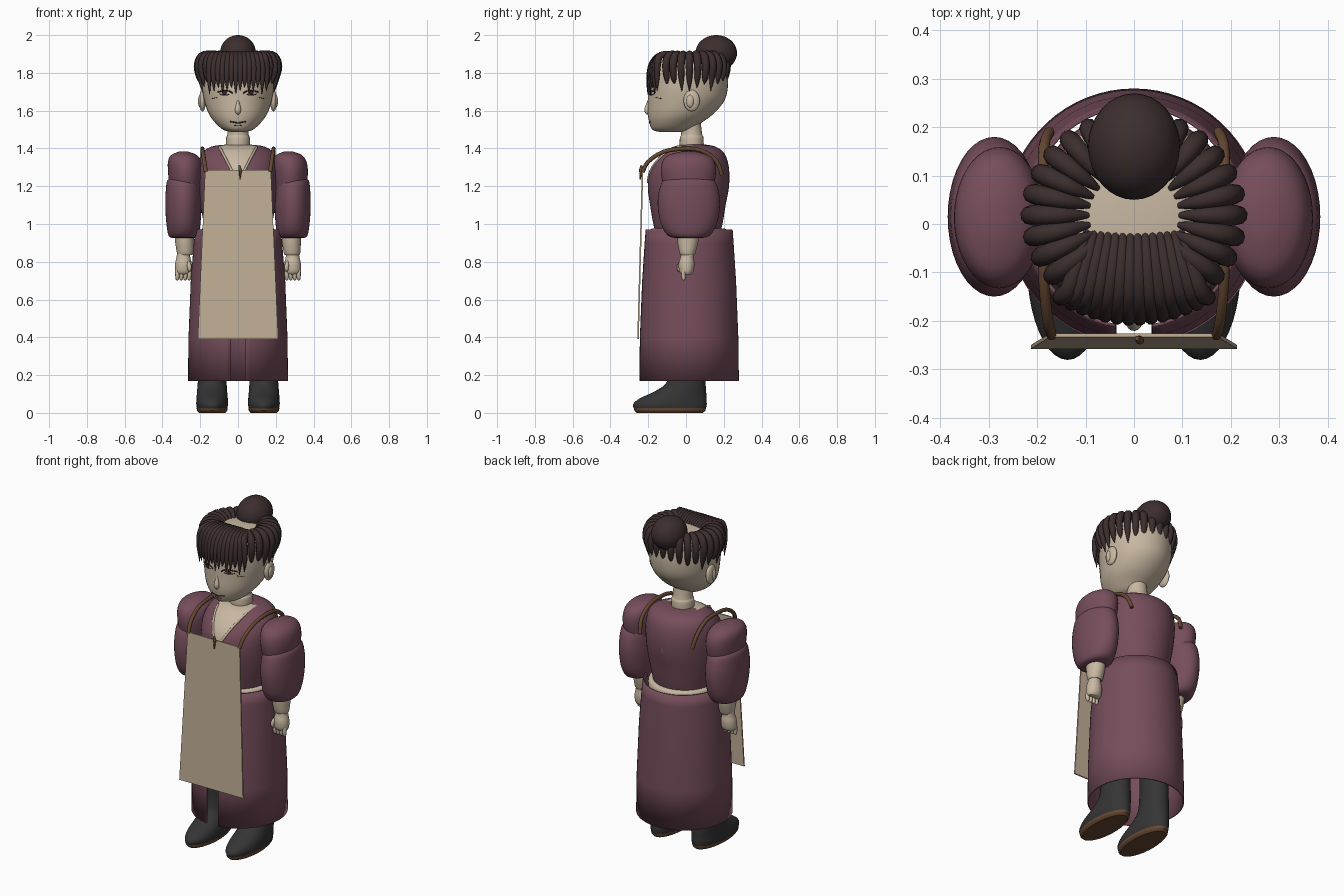
import bpy, bmesh, math
from mathutils import Vector, Matrix

if "Cube" in bpy.data.objects:
    bpy.data.objects.remove(bpy.data.objects["Cube"])

def mat(name, r, g, b):
    m = bpy.data.materials.new(name)
    m.diffuse_color = (r, g, b, 1)
    m.use_nodes = True
    m.node_tree.nodes["Principled BSDF"].inputs["Base Color"].default_value = m.diffuse_color
    return m

SKIN = mat("skin", 0.58, 0.48, 0.36)
LINEN = mat("linen", 0.54, 0.43, 0.31)
DRESS = mat("plum_cloth", 0.18, 0.075, 0.105)
HAIR = mat("dark_hair", 0.045, 0.027, 0.027)
BOOT = mat("boot_leather", 0.035, 0.035, 0.036)
BROWN = mat("brown_leather", 0.13, 0.065, 0.032)
INK = mat("face_lines", 0.03, 0.018, 0.014)

def finish(bm, name, material, angle=50):
    bmesh.ops.recalc_face_normals(bm, faces=bm.faces)
    me = bpy.data.meshes.new(name)
    bm.to_mesh(me)
    bm.free()
    me.materials.append(material)
    ob = bpy.data.objects.new(name, me)
    bpy.context.collection.objects.link(ob)
    bpy.context.view_layer.objects.active = ob
    ob.select_set(True)
    bpy.ops.object.shade_smooth_by_angle(angle=math.radians(angle))
    ob.select_set(False)
    return ob

def smooth(rows, steps):
    """Catmull-Rom interpolation of tuples."""
    rows = [Vector(r) for r in rows]
    out = []
    for i in range(len(rows) - 1):
        a, b, c, d = rows[max(i - 1, 0)], rows[i], rows[i + 1], rows[min(i + 2, len(rows) - 1)]
        for k in range(steps):
            t = k / steps
            out.append(0.5 * (2 * b + (c - a) * t + (2 * a - 5 * b + 4 * c - d) * t * t
                              + (3 * b - a - 3 * c + d) * t ** 3))
    return out + [rows[-1]]

def skin(bm, rings, closed=True, caps=True):
    vs = [[bm.verts.new(p) for p in ring] for ring in rings]
    n = len(vs[0])
    for a, b in zip(vs, vs[1:]):
        for i in range(n if closed else n - 1):
            j = (i + 1) % n
            bm.faces.new((a[i], a[j], b[j], b[i]))
    if caps:
        bm.faces.new(vs[0])
        bm.faces.new(vs[-1])

def loft(name, material, rows, cx=0, n=40, steps=3, angle=50):
    """Stack of ellipses; rows are (z, x, y, half width, half depth)."""
    bm = bmesh.new()
    skin(bm, [[(cx + r[1] + r[3] * math.cos(2 * math.pi * i / n),
                r[2] + r[4] * math.sin(2 * math.pi * i / n), r[0]) for i in range(n)]
              for r in smooth(rows, steps)])
    return finish(bm, name, material, angle)

def sweep(bm, pts, n=8, steps=3):
    """Round tube; points are (x, y, z, radius)."""
    p = smooth(pts, steps)
    rings = []
    for i, q in enumerate(p):
        t = (p[min(i + 1, len(p) - 1)] - p[max(i - 1, 0)]).to_3d().normalized()
        if i == 0:
            u = t.orthogonal()
        u = (u - t * u.dot(t)).normalized()
        w = t.cross(u)
        rings.append([q.to_3d() + q[3] * (u * math.cos(a) + w * math.sin(a))
                      for a in (2 * math.pi * k / n for k in range(n))])
    skin(bm, rings)

def tube(name, material, *paths, n=8, steps=3):
    bm = bmesh.new()
    for p in paths:
        sweep(bm, p, n, steps)
    return finish(bm, name, material)

def ball(name, material, c, s, u=24, v=14):
    bm = bmesh.new()
    bmesh.ops.create_uvsphere(bm, u_segments=u, v_segments=v, radius=1,
                              matrix=Matrix.Translation(c) @ Matrix.Diagonal((*s, 1)))
    return finish(bm, name, material)

def front_y(rows, x, z):
    """Front surface of a loft at (x, z)."""
    sm = smooth(rows, 6)
    for a, b in zip(sm, sm[1:]):
        if a[0] <= z <= b[0]:
            r = a.lerp(b, (z - a[0]) / (b[0] - a[0]))
            return r[2] - r[4] * math.sqrt(max(0, 1 - (x / r[3]) ** 2))
    return 0

# Head and neck
head = [(1.487, 0, -.085, .03, .05), (1.497, 0, -.075, .075, .1), (1.53, 0, -.06, .115, .132),
        (1.58, 0, -.03, .153, .172), (1.65, 0, 0, .178, .202), (1.72, 0, .01, .19, .211),
        (1.80, 0, .015, .19, .206), (1.85, 0, .02, .17, .18), (1.88, 0, .02, .12, .12),
        (1.89, 0, .02, .04, .04)]
loft("head", SKIN, head)
loft("neck", SKIN, [(1.38, 0, .03, .06, .06), (1.42, 0, .03, .064, .064), (1.46, 0, .03, .062, .062),
                    (1.475, 0, .03, .056, .056), (1.55, 0, .02, .056, .056)], n=24)
for s in (-1, 1):
    ball("ear", SKIN, (s * .188, .03, 1.653), (.018, .043, .057))
    ball("inner_ear", SKIN, (s * .2, .022, 1.65), (.012, .02, .034), 14, 8)

# Face details
def face_line(pts, r=.0035):
    return [(x, front_y(head, x, z), z, r) for x, z in pts]

for s in (-1, 1):
    tube("eyelid", INK, face_line([(s * .028, 1.692), (s * .045, 1.703), (s * .075, 1.706), (s * .11, 1.698)]))
    tube("lower_lid", INK, face_line([(s * .045, 1.687), (s * .07, 1.681), (s * .098, 1.688)], .002))
    tube("cheek_line", INK, face_line([(s * .108, 1.672), (s * .138, 1.663)], .002))
    ball("pupil", INK, (s * .07, front_y(head, s * .07, 1.693), 1.693), (.013, .005, .011), 14, 8)
tube("mouth", INK, face_line([(-.042, 1.542), (-.018, 1.538), (0, 1.535), (.018, 1.538), (.042, 1.542)]))
tube("lower_lip", INK, face_line([(-.022, 1.523), (0, 1.52), (.022, 1.523)], .002))
tube("nose", SKIN, [(0, -.198, 1.66, .003), (0, -.202, 1.63, .011), (0, -.205, 1.605, .016),
                    (0, -.202, 1.588, .012), (0, -.198, 1.58, .004)], n=14)

# Hair strands around the crown, bangs in front, bun behind
strands = bmesh.new()
shape = [(.44, 1.882, .006), (.66, 1.9, .017), (.9, 1.888, .021), (1, 1.835, .02),
         (.95, 1.77, .015), (.9, 1.70, .001)]
for i in range(28):
    a = 2 * math.pi * i / 28
    c, s = math.cos(a), math.sin(a)
    if s > -.72:
        lift = .02 * (i % 3)
        sweep(strands, [(.215 * f * c, .018 + .2 * f * s, z + (lift if r < .01 and z < 1.8 else 0), r)
                        for f, z, r in shape], 10)
for i in range(14):
    u = -1 + 2 * i / 13
    tip = 1.685 + .018 * (i % 3)
    sweep(strands, [(.095 * u, -.01, 1.875, .006), (.11 * u, -.06, 1.897, .015),
                    (.135 * u, -.135, 1.892, .019), (.15 * u, -.18 + .03 * u * u, 1.845, .018),
                    (.153 * u, -.198 + .045 * u * u, 1.77, .013),
                    (.15 * u, -.203 + .05 * u * u, tip, .001)], 10)
finish(strands, "hair_strands", HAIR)
ball("hair_bun", HAIR, (0, .16, 1.905), (.095, .11, .095), 32, 20)

# Bodice with a V neckline cut into the front
bodice = [(.93, 0, .01, .17, .165), (1.0, 0, .01, .18, .183), (1.1, 0, .01, .2, .2),
          (1.2, 0, .013, .21, .215), (1.3, 0, .022, .212, .205), (1.375, 0, .04, .19, .163),
          (1.41, 0, .045, .14, .11), (1.42, 0, .045, .07, .06)]
ob = loft("bodice", DRESS, bodice, n=48)
ob.data.materials.append(SKIN)
bm = bmesh.new()
bm.from_mesh(ob.data)
for s in (-1, 1):
    bmesh.ops.bisect_plane(bm, geom=bm.verts[:] + bm.edges[:] + bm.faces[:],
                           plane_co=(0, 0, 1.22), plane_no=(s * .19, 0, -.1))
for f in bm.faces:
    c = f.calc_center_median()
    f.material_index = int(c.y < .03 and abs(c.x) * .19 < (c.z - 1.22) * .1)
bm.to_mesh(ob.data)
bm.free()
for s in (-1, 1):
    tube("collar_band", LINEN, [(s * x, front_y(bodice, x, z), z, .007) for x, z in
                               ((.0, 1.22), (.032, 1.28), (.063, 1.34), (.084, 1.38), (.097, 1.404))])

# Waist and skirt with a front slit
loft("waist", SKIN, [(.86, 0, .012, .195, .2), (.955, 0, .012, .2, .205), (.975, 0, .012, .19, .195)])
bm = bmesh.new()
rings = []
for z, rx, ry in ((.17, .265, .265), (.4, .262, .262), (.7, .25, .25), (.9, .234, .237), (.97, .226, .232)):
    gap = math.asin(.038 / rx)
    rings.append([(rx * math.sin(a), .015 - ry * math.cos(a), z)
                  for a in (gap + (2 * math.pi - 2 * gap) * i / 64 for i in range(65))])
skin(bm, rings, closed=False, caps=False)
skirt = finish(bm, "skirt", DRESS)
mod = skirt.modifiers.new("cloth", "SOLIDIFY")
mod.thickness = .007

# Apron panel
bm = bmesh.new()
skin(bm, [[(-w, y, z), (w, y, z), (w, y + .008, z), (-w, y + .008, z)]
          for w, y, z in ((.213, -.258, .39), (.174, -.234, 1.285))])
finish(bm, "apron", LINEN, 30)
tube("apron_knot", BROWN, [(.006, -.236, 1.31, .005), (.012, -.24, 1.285, .009), (.012, -.24, 1.27, .006),
                           (.01, -.242, 1.235, .003)])

for s in (-1, 1):
    # Apron straps over the shoulders
    tube("apron_strap", BROWN, [(s * x, y, z, .011) for x, y, z in
         ((.17, -.23, 1.275), (.178, -.2, 1.33), (.186, -.12, 1.382), (.188, -.02, 1.398),
          (.188, .08, 1.39), (.186, .16, 1.335), (.175, .19, 1.26))], n=10)

    # Puffed sleeves
    loft("upper_sleeve", DRESS, [(1.19, 0, .013, .085, .13), (1.27, 0, .013, .092, .146),
         (1.33, -.004, .013, .089, .138), (1.365, -.008, .013, .068, .105), (1.383, -.01, .013, .025, .04)],
         cx=s * .278)
    loft("lower_sleeve", DRESS, [(.925, 0, .015, .055, .06), (.938, 0, .015, .078, .11),
         (1.0, 0, .015, .09, .148), (1.1, 0, .015, .096, .165), (1.18, 0, .015, .093, .157),
         (1.23, 0, .015, .086, .135), (1.25, 0, .015, .06, .09)], cx=s * .289)

    # Forearm, hand and fingers
    loft("forearm", SKIN, [(.835, .004, .008, .038, .036), (.85, .003, .008, .044, .043),
         (.91, 0, .01, .05, .056), (.96, 0, .01, .05, .056)], cx=s * .283, n=24)
    loft("hand", SKIN, [(.733, 0, .002, .036, .026), (.75, 0, .002, .044, .038),
         (.79, 0, .003, .044, .042), (.82, 0, .005, .037, .036), (.845, 0, .006, .034, .034)],
         cx=s * .289, n=24)
    tube("fingers", SKIN, *[[(s * (.258 + .021 * k), -.012, .755, .012),
                             (s * (.258 + .021 * k), -.014, .73, .0115),
                             (s * (.258 + .021 * k), -.012, .708, .009),
                             (s * (.258 + .021 * k), -.01, .703, .003)] for k in range(4)])
    tube("thumb", SKIN, [(s * .262, -.025, .80, .009), (s * .257, -.036, .775, .012),
                         (s * .257, -.036, .755, .009), (s * .258, -.035, .748, .002)])

    # Legs, boots and soles
    loft("leg", SKIN, [(.38, 0, .01, .06, .07), (.6, -.01, .01, .07, .08), (.9, -.03, .01, .085, .1)],
         cx=s * .13 if s > 0 else -.11, n=24)
    loft("boot", BOOT, [(.022, 0, -.085, .08, .19), (.045, 0, -.085, .084, .195), (.075, 0, -.07, .083, .178),
         (.11, 0, -.033, .08, .14), (.15, 0, -.004, .077, .108), (.2, 0, .005, .073, .096),
         (.3, 0, .008, .07, .092), (.43, 0, .01, .073, .092)], cx=s * .137)
    loft("boot_sole", BROWN, [(0, 0, -.085, .07, .175), (.012, 0, -.085, .08, .188),
         (.026, 0, -.085, .082, .191)], cx=s * .137, steps=1, angle=30)
